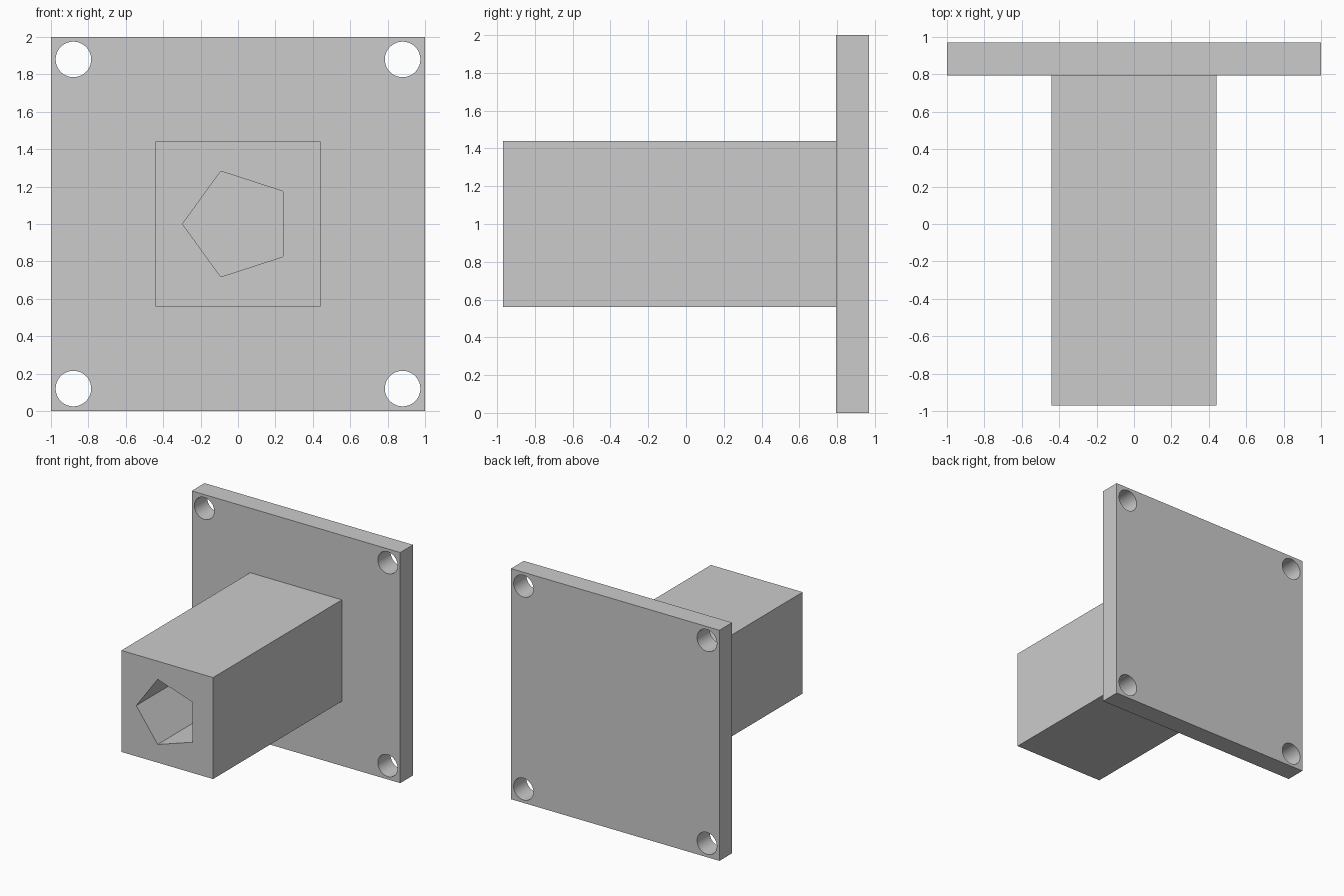
import bpy
import math

if "Cube" in bpy.data.objects:
    bpy.data.objects.remove(bpy.data.objects["Cube"])

FRONT, SEAM, BACK = -0.97, 0.795, 0.97   # y positions
MID_Z = 1.0


def box(name, half_width, y0, y1):
    """Square-section box along y, centred on the plate's axis."""
    bpy.ops.mesh.primitive_cube_add(size=1, location=(0, (y0 + y1) / 2, MID_Z))
    ob = bpy.context.object
    ob.name = name
    ob.scale = (2 * half_width, y1 - y0, 2 * half_width)
    bpy.ops.object.transform_apply(location=False, rotation=False, scale=True)
    return ob


def prism(name, outline, y0, y1):
    """Extrude an (x, z) outline along y, for use as a cutter."""
    n = len(outline)
    verts = [(x, y, z) for y in (y0, y1) for x, z in outline]
    faces = [tuple(range(n)), tuple(range(2 * n - 1, n - 1, -1))]
    faces += [(i, i + n, (i + 1) % n + n, (i + 1) % n) for i in range(n)]
    mesh = bpy.data.meshes.new(name)
    mesh.from_pydata(verts, [], faces)
    ob = bpy.data.objects.new(name, mesh)
    ob.hide_render = True
    bpy.context.collection.objects.link(ob)
    return ob


def ring(cx, cz, radius, sides):
    """Regular polygon whose first corner points to -x."""
    angles = [math.pi + math.tau * i / sides for i in range(sides)]
    return [(cx + radius * math.cos(a), cz + radius * math.sin(a)) for a in angles]


def cut(target, cutter):
    mod = target.modifiers.new("cut", 'BOOLEAN')
    mod.operation = 'DIFFERENCE'
    mod.solver = 'EXACT'
    mod.object = cutter
    bpy.ops.object.select_all(action='DESELECT')
    target.select_set(True)
    bpy.context.view_layer.objects.active = target
    bpy.ops.object.modifier_apply(modifier=mod.name)
    bpy.data.objects.remove(cutter)


# Mounting plate with a round bolt hole in each corner
plate = box("mounting_plate", 1.0, SEAM, BACK)
for sx in (-1, 1):
    for sz in (-1, 1):
        outline = ring(sx * 0.88, MID_Z + sz * 0.88, 0.095, 48)
        cut(plate, prism("bolt_hole_cutter", outline, SEAM - 0.1, BACK + 0.1))
bpy.ops.object.shade_smooth_by_angle(angle=math.radians(30))

# Square arm with a pentagonal socket running back to the plate
arm = box("square_arm", 0.44, FRONT, SEAM)
cut(arm, prism("socket_cutter", ring(0, MID_Z, 0.297, 5), FRONT - 0.1, SEAM + 0.1))
